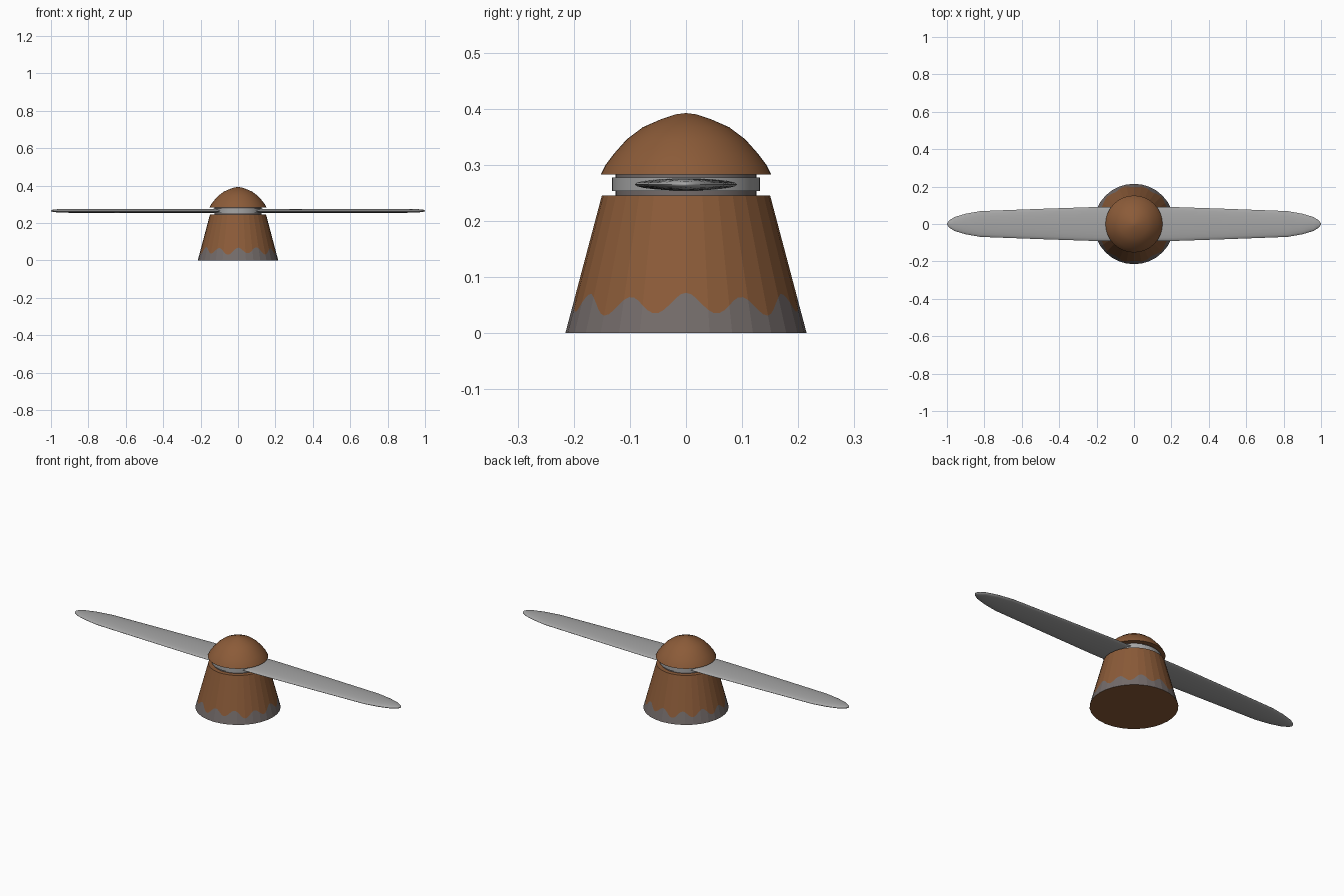
import bpy, bmesh, math

if "Cube" in bpy.data.objects:
    bpy.data.objects.remove(bpy.data.objects["Cube"])


def material(name, rgb):
    m = bpy.data.materials.new(name)
    m.diffuse_color = (*rgb, 1)
    m.use_nodes = True
    m.node_tree.nodes["Principled BSDF"].inputs["Base Color"].default_value = m.diffuse_color
    return m


BROWN = material("rust brown", (0.26, 0.105, 0.04))
PRIMER = material("worn grey", (0.175, 0.15, 0.145))
STEEL = material("blade grey", (0.38, 0.38, 0.38))


def make(name, rings, mats, index=lambda ring: 0, angle=30):
    """Skin a list of closed vertex rings, cap both ends."""
    bm = bmesh.new()
    loops = [[bm.verts.new(p) for p in r] for r in rings]
    n = len(loops[0])
    for k, (a, b) in enumerate(zip(loops, loops[1:])):
        for i in range(n):
            j = (i + 1) % n
            bm.faces.new((a[i], a[j], b[j], b[i])).material_index = index(k)
    bm.faces.new(loops[0][::-1])
    bm.faces.new(loops[-1])
    bmesh.ops.remove_doubles(bm, verts=bm.verts, dist=1e-5)
    bmesh.ops.recalc_face_normals(bm, faces=bm.faces)
    me = bpy.data.meshes.new(name)
    bm.to_mesh(me)
    bm.free()
    for m in mats:
        me.materials.append(m)
    ob = bpy.data.objects.new(name, me)
    bpy.context.collection.objects.link(ob)
    if angle:
        bpy.ops.object.select_all(action='DESELECT')
        ob.select_set(True)
        bpy.context.view_layer.objects.active = ob
        bpy.ops.object.shade_smooth_by_angle(angle=math.radians(angle))
    return ob


def circle(r, z, n=48):
    return [(r * math.cos(2 * math.pi * i / n), r * math.sin(2 * math.pi * i / n), z)
            for i in range(n)]


# Base: 32-sided tapered body, worn grey below a scalloped line
SIDES, SUB = 32, 4


def base_point(i, z):
    a = 2 * math.pi / SIDES
    k, t = divmod(i, SUB)
    t /= SUB
    r = 0.215 + (0.15 - 0.215) * z / 0.245
    x = r * (math.cos(k * a) * (1 - t) + math.cos((k + 1) * a) * t)
    y = r * (math.sin(k * a) * (1 - t) + math.sin((k + 1) * a) * t)
    return x, y, z


def scallop(i):
    th = 2 * math.pi * i / (SIDES * SUB)
    return 0.051 + 0.017 * math.cos(12 * th) + 0.004 * math.cos(5 * th)


N = SIDES * SUB
make("base", [[base_point(i, 0) for i in range(N)],
              [base_point(i, scallop(i)) for i in range(N)],
              [base_point(i, 0.245) for i in range(N)]],
     [PRIMER, BROWN], lambda k: k, angle=0)
for f in bpy.data.objects["base"].data.polygons:
    if abs(f.normal.z) > 0.9:
        f.material_index = 1

# Neck and hub ring between base and cap
make("neck", [circle(0.126, 0.24), circle(0.126, 0.288)], [PRIMER])
make("hub_ring", [circle(0.132, 0.253), circle(0.132, 0.277)], [STEEL])

# Domed cap
DOME = [(0.152, 0.283), (0.144, 0.299), (0.129, 0.319), (0.106, 0.345),
        (0.077, 0.367), (0.045, 0.381), (0.018, 0.39), (0.002, 0.392)]
make("cap", [circle(r, z) for r, z in DOME], [BROWN])

# Two-bladed rotor: one long lens section, mirrored about the hub
STATIONS = [(0.0, 0.092, 0.011), (0.2, 0.091, 0.011), (0.5, 0.081, 0.011),
            (0.82, 0.069, 0.011), (0.9, 0.055, 0.0105), (0.96, 0.037, 0.009),
            (0.99, 0.018, 0.006), (0.998, 0.006, 0.003), (1.0, 0.001, 0.001)]


def section(x, w, h):
    pts = []
    for i in range(20):
        a = 2 * math.pi * i / 20
        pts.append((x, w * math.cos(a), 0.265 + h * math.sin(a)))
    return pts


half = [section(*s) for s in STATIONS]
other = [section(-x, w, h) for x, w, h in STATIONS[:0:-1]]
make("rotor_blades", other + half, [STEEL], angle=50)
